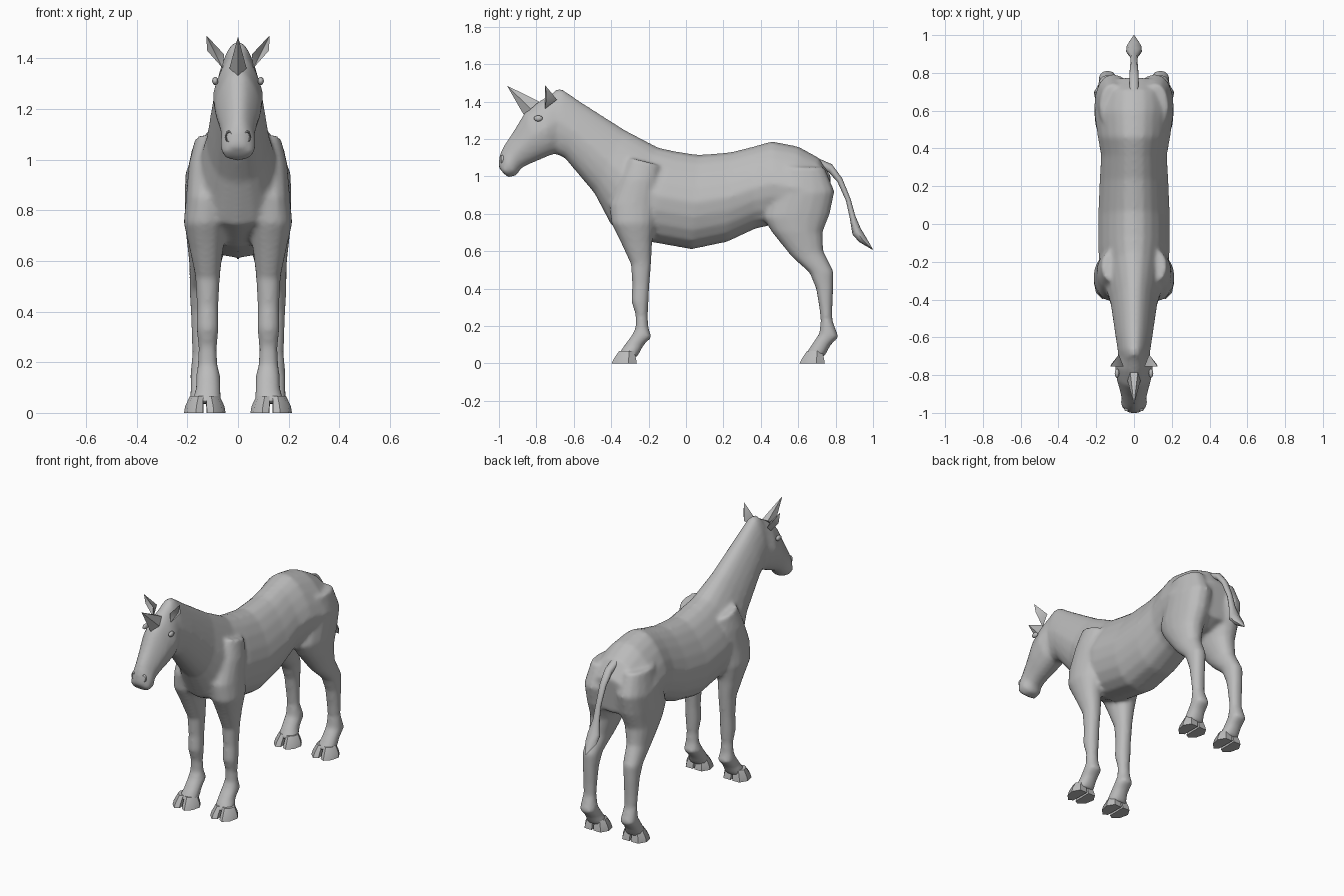
import bpy, bmesh, math
from mathutils import Vector

if "Cube" in bpy.data.objects:
    bpy.data.objects.remove(bpy.data.objects["Cube"])

grey = bpy.data.materials.new("plain grey")
grey.use_nodes = True
grey.diffuse_color = (0.5, 0.5, 0.5, 1)
grey.node_tree.nodes["Principled BSDF"].inputs["Base Color"].default_value = (0.5, 0.5, 0.5, 1)


def make(name, bm, angle=None):
    """Turn a bmesh into a named grey object; angle sets smooth shading."""
    bmesh.ops.recalc_face_normals(bm, faces=bm.faces)
    mesh = bpy.data.meshes.new(name)
    bm.to_mesh(mesh)
    bm.free()
    mesh.materials.append(grey)
    obj = bpy.data.objects.new(name, mesh)
    bpy.context.collection.objects.link(obj)
    if angle:
        bpy.ops.object.select_all(action="DESELECT")
        obj.select_set(True)
        bpy.context.view_layer.objects.active = obj
        bpy.ops.object.shade_smooth_by_angle(angle=math.radians(angle))
    return obj


def skin(bm, rings):
    """Bridge closed rings of points and cap both ends."""
    rows = [[bm.verts.new(p) for p in ring] for ring in rings]
    n = len(rows[0])
    for a, b in zip(rows, rows[1:]):
        for i in range(n):
            j = (i + 1) % n
            bm.faces.new((a[i], a[j], b[j], b[i]))
    bm.faces.new(rows[0])
    bm.faces.new(rows[-1])


def loft(bm, sections, side=1, sides=16, pinch=0.0):
    """Sections: y, z of one edge, y, z of the opposite edge, half width, centre x."""
    rings = []
    for y1, z1, y2, z2, w, cx in sections:
        ring = []
        for i in range(sides):
            t = math.tau * i / sides
            f = (1 + math.cos(t)) / 2
            s = math.copysign(abs(math.sin(t)) ** 0.85, math.sin(t))
            x = cx + w * s * (1 - pinch * max(0, math.cos(t)))
            ring.append(Vector((side * x, y2 + (y1 - y2) * f, z2 + (z1 - z2) * f)))
        rings.append(ring)
    skin(bm, rings)


# Neck and trunk, from poll to rump
trunk = [
    (-.70, 1.465, -.75, 1.14, .075, 0),
    (-.66, 1.465, -.70, 1.12, .085, 0),
    (-.55, 1.39, -.65, 1.10, .097, 0),
    (-.33, 1.25, -.49, .91, .125, 0),
    (-.15, 1.155, -.40, .74, .17, 0),
    (-.06, 1.135, -.22, .655, .19, 0),
    (.07, 1.115, .03, .61, .19, 0),
    (.24, 1.13, .22, .65, .182, 0),
    (.36, 1.16, .37, .72, .175, 0),
    (.46, 1.188, .46, .74, .192, 0),
    (.60, 1.16, .57, .72, .21, 0),
    (.71, 1.10, .67, .74, .20, 0),
    (.775, 1.0, .75, .78, .16, 0),
]
# Head, from poll to lips
head = [
    (-.69, 1.46, -.66, 1.13, .08, 0),
    (-.78, 1.405, -.72, 1.115, .1, 0),
    (-.86, 1.345, -.78, 1.09, .093, 0),
    (-.92, 1.245, -.85, 1.06, .075, 0),
    (-.97, 1.17, -.885, 1.04, .066, 0),
    (-.995, 1.12, -.905, 1.005, .072, 0),
    (-1.004, 1.06, -.95, .995, .06, 0),
    (-.998, 1.045, -.975, 1.015, .04, 0),
]
front_leg = [
    (-.30, 1.10, -.14, 1.06, .05, .12),
    (-.36, .98, -.14, .98, .085, .11),
    (-.41, .85, -.15, .86, .09, .115),
    (-.40, .75, -.165, .75, .085, .13),
    (-.35, .65, -.18, .65, .067, .125),
    (-.295, .53, -.185, .55, .049, .12),
    (-.287, .42, -.195, .42, .043, .12),
    (-.292, .33, -.2, .33, .044, .12),
    (-.27, .26, -.205, .25, .036, .12),
    (-.27, .19, -.2, .19, .039, .12),
    (-.29, .15, -.183, .14, .049, .118),
    (-.335, .09, -.225, .10, .049, .118),
    (-.367, .04, -.26, .035, .06, .125),
]
hind_leg = [
    (.50, 1.05, .74, 1.05, .07, .11),
    (.45, .90, .795, .92, .1, .11),
    (.41, .78, .77, .80, .098, .112),
    (.46, .70, .73, .70, .085, .12),
    (.565, .57, .735, .60, .062, .13),
    (.66, .485, .79, .49, .052, .14),
    (.695, .40, .788, .40, .045, .142),
    (.712, .30, .783, .30, .041, .142),
    (.72, .23, .783, .23, .039, .142),
    (.712, .16, .817, .14, .049, .14),
    (.665, .09, .775, .10, .05, .138),
    (.633, .04, .74, .035, .06, .132),
]

# One seamless skin over trunk, head and legs
bm = bmesh.new()
loft(bm, trunk, sides=20, pinch=.3)
loft(bm, head, sides=20, pinch=.3)
for side in (1, -1):
    loft(bm, front_leg, side)
    loft(bm, hind_leg, side)
body = make("body", bm)
remesh = body.modifiers.new("blend", "REMESH")
remesh.mode = "VOXEL"
remesh.voxel_size = .012
remesh.use_smooth_shade = True
relax = body.modifiers.new("relax", "SMOOTH")
relax.factor = .5
relax.iterations = 6


# Cloven hooves: two claws each
CLAW = [(.006, 0), (.055, 0), (.082, .045), (.07, .1), (.035, .135), (.008, .12)]


def hoof(name, side, cx, heel):
    bm = bmesh.new()
    for half in (1, -1):
        rings = []
        for z, wide, length, back in ((0, 1, 1, 0), (.025, .95, .88, -.004), (.066, .72, .6, -.014)):
            rings.append([Vector((side * (cx + half * u * wide), heel + back - v * length, z))
                          for u, v in CLAW])
        skin(bm, rings)
    make(name, bm, 40)


for side, word in ((1, "left"), (-1, "right")):
    hoof("front_hoof_" + word, side, .131, -.263)
    hoof("hind_hoof_" + word, side, .131, .742)

    # Cupped ear: rim of four points, a hollow front and a ridged back
    bm = bmesh.new()
    tip, outer, root, inner, cup, ridge = [
        bm.verts.new((side * x, y, z)) for x, y, z in (
            (.125, -.755, 1.49), (.122, -.745, 1.43), (.06, -.755, 1.36),
            (.055, -.755, 1.415), (.088, -.72, 1.415), (.08, -.69, 1.41))]
    rim = (tip, outer, root, inner)
    for i in range(4):
        for centre in (cup, ridge):
            bm.faces.new((rim[i], rim[(i + 1) % 4], centre))
    make("ear_" + word, bm, 60)

    # Eye, set shallowly in the side of the head
    bm = bmesh.new()
    bmesh.ops.create_uvsphere(bm, u_segments=12, v_segments=8, radius=.02)
    bmesh.ops.scale(bm, vec=(.6, 1.2, .8), verts=bm.verts)
    bmesh.ops.translate(bm, vec=(side * .09, -.79, 1.31), verts=bm.verts)
    make("eye_" + word, bm, 60)

    # Nostril rim, a slim ring on the muzzle
    bm = bmesh.new()
    rings = []
    for i in range(13):
        a = math.tau * i / 12
        out = Vector((math.cos(a) * .6, 0, math.sin(a)))
        mid = Vector((side * .036, -.982, 1.09)) + out * .02
        rings.append([mid + out * .005 * math.cos(b) + Vector((0, .008 * math.sin(b), 0))
                      for b in (0, math.pi / 2, math.pi, -math.pi / 2)])
    skin(bm, rings)
    make("nostril_" + word, bm, 60)

# Horn: a faceted spike on the forehead
bm = bmesh.new()
base = [bm.verts.new(p) for p in ((0, -.868, 1.33), (.034, -.83, 1.36), (.02, -.785, 1.40),
                                  (-.02, -.785, 1.40), (-.034, -.83, 1.36))]
point = bm.verts.new((0, -.957, 1.485))
bm.faces.new(base)
for i in range(5):
    bm.faces.new((base[i], base[(i + 1) % 5], point))
make("horn", bm)

# Tail with a tuft
bm = bmesh.new()
loft(bm, [
    (.70, 1.10, .70, 1.06, .025, 0),
    (.78, 1.065, .765, 1.02, .025, 0),
    (.835, .99, .81, .97, .022, 0),
    (.88, .88, .855, .87, .018, 0),
    (.905, .79, .875, .78, .022, 0),
    (.935, .72, .89, .69, .042, 0),
    (.965, .67, .925, .65, .038, 0),
    (1.0, .61, .996, .608, .004, 0),
], sides=8)
make("tail", bm, 60)
